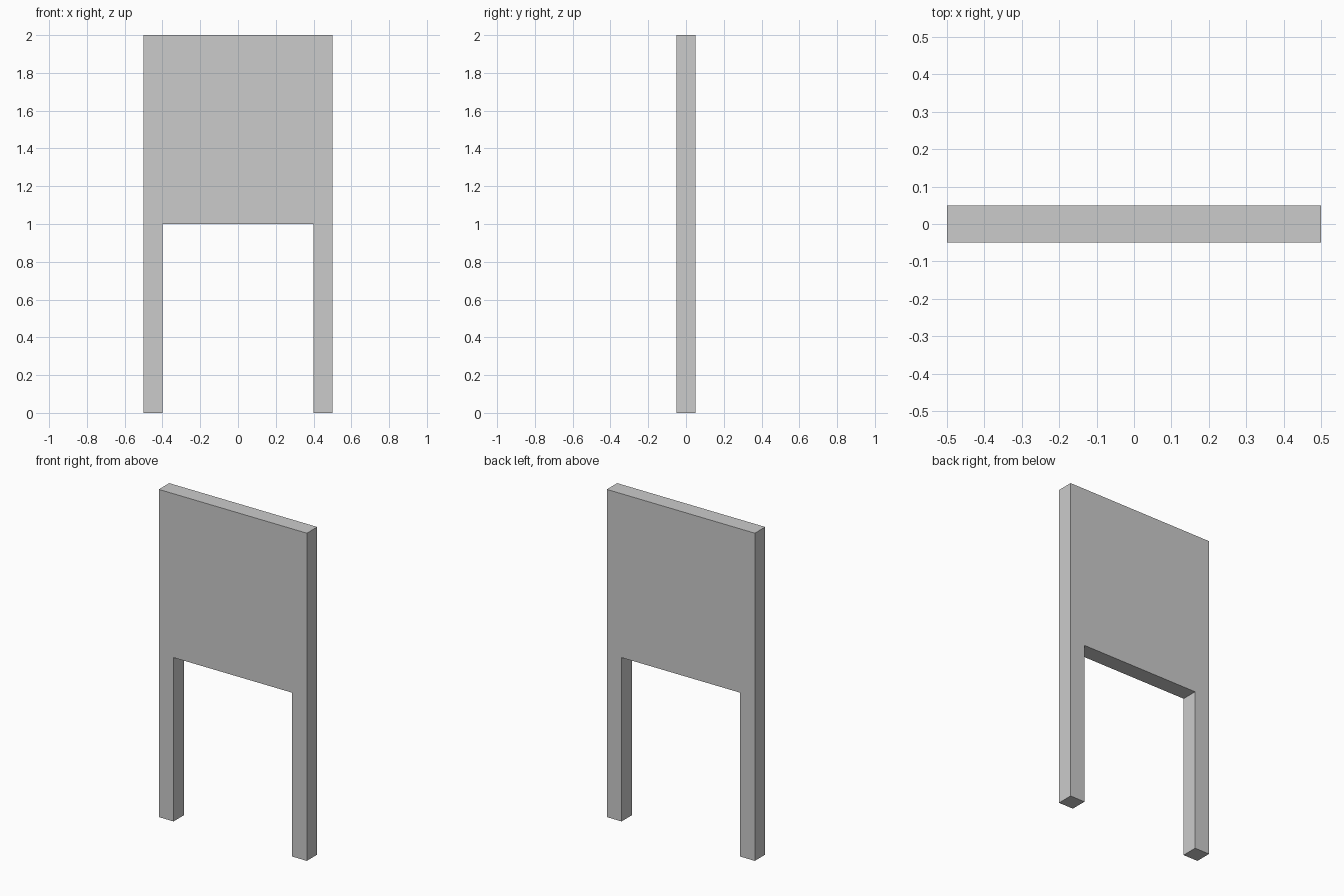
import bpy
import bmesh

if "Cube" in bpy.data.objects:
    bpy.data.objects.remove(bpy.data.objects["Cube"])

WIDTH, HEIGHT, THICK = 1.0, 2.0, 0.1
LEG_W, LEG_H = 0.1, 1.0


def extruded_profile(name, points, depth):
    """Solid from a closed x-z outline, extruded along y and centred on y = 0."""
    bm = bmesh.new()
    face = bm.faces.new([bm.verts.new((x, -depth / 2, z)) for x, z in points])
    result = bmesh.ops.extrude_face_region(bm, geom=[face])
    moved = [g for g in result["geom"] if isinstance(g, bmesh.types.BMVert)]
    bmesh.ops.translate(bm, verts=moved, vec=(0, depth, 0))
    bmesh.ops.recalc_face_normals(bm, faces=bm.faces)
    mesh = bpy.data.meshes.new(name)
    bm.to_mesh(mesh)
    bm.free()
    obj = bpy.data.objects.new(name, mesh)
    bpy.context.collection.objects.link(obj)
    return obj


# Board and its two legs as one slab: right half of the outline, then mirrored
outer, inner = WIDTH / 2, WIDTH / 2 - LEG_W
right = [(inner, LEG_H), (inner, 0), (outer, 0), (outer, HEIGHT)]
left = [(-x, z) for x, z in reversed(right)]
extruded_profile("board_with_legs", right + left, THICK)
